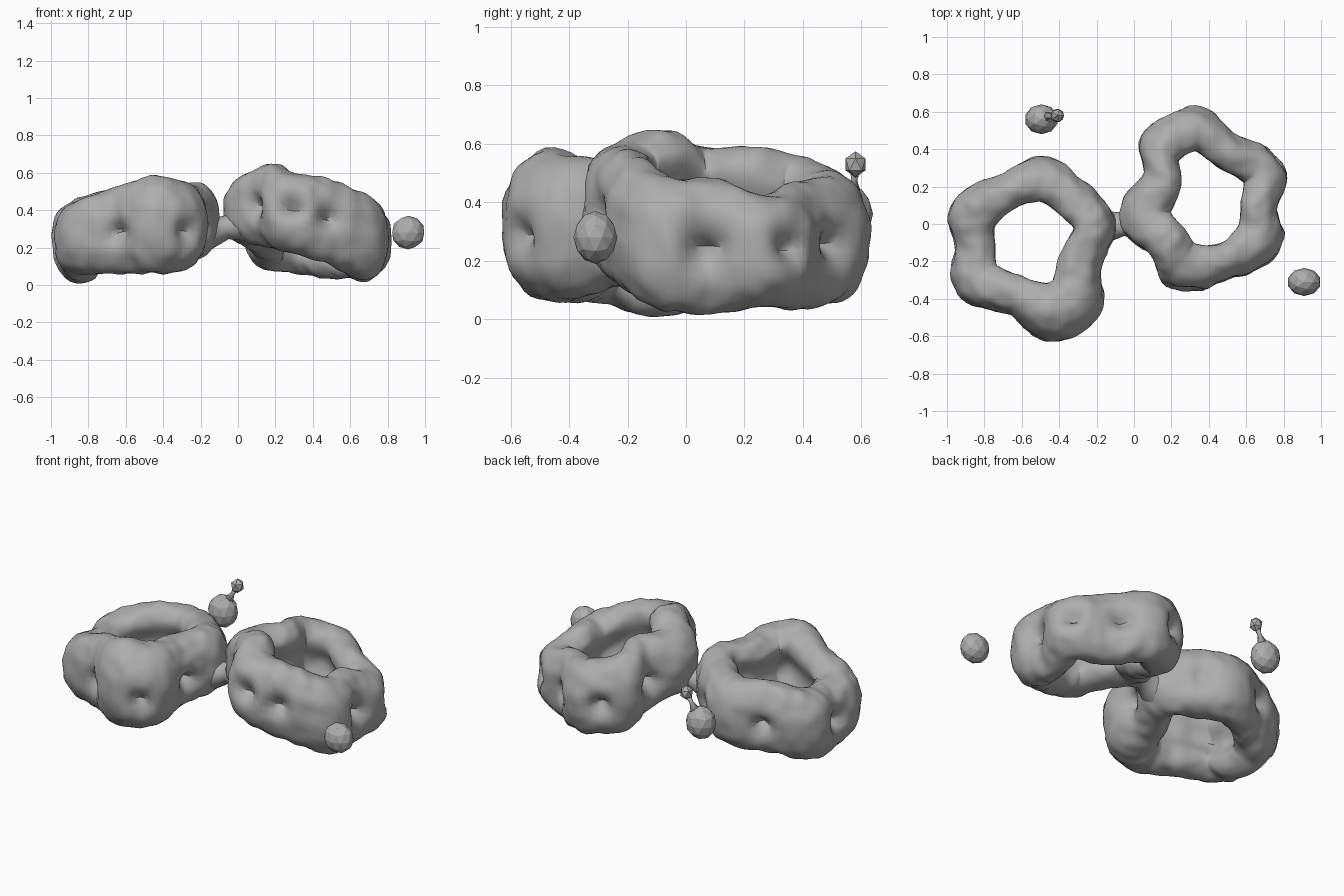
import bpy
import bmesh
import math
from mathutils import Vector, noise

cube = bpy.data.objects.get("Cube")
if cube:
    bpy.data.objects.remove(cube, do_unlink=True)

grey = bpy.data.materials.new("neutral grey")
grey.use_nodes = True
colour = (0.42, 0.42, 0.42, 1)
grey.diffuse_color = colour
for node in grey.node_tree.nodes:
    if node.type == "BSDF_PRINCIPLED":
        node.inputs["Base Color"].default_value = colour


def finish(name, bm, smooth=True):
    """Turn a bmesh into a named grey object."""
    bmesh.ops.recalc_face_normals(bm, faces=bm.faces)
    for face in bm.faces:
        face.smooth = smooth
    mesh = bpy.data.meshes.new(name)
    bm.to_mesh(mesh)
    bm.free()
    mesh.materials.append(grey)
    obj = bpy.data.objects.new(name, mesh)
    bpy.context.collection.objects.link(obj)
    return obj


def spline(a, b, c, d, t):
    """Catmull-Rom interpolation of two neighbouring sections."""
    return [q + 0.5 * t * (r - p + t * (2*p - 5*q + 4*r - s + t * (3*(q - r) + s - p)))
            for p, q, r, s in zip(a, b, c, d)]


def skin(bm, loops, closed):
    """Join successive vertex loops with quads."""
    count, sides = len(loops), len(loops[0])
    for i in range(count if closed else count - 1):
        here, there = loops[i], loops[(i + 1) % count]
        for j in range(sides):
            k = (j + 1) % sides
            bm.faces.new((here[j], here[k], there[k], there[j]))


def puffy_ring(name, sections, pits, steps=11, sides=44):
    """Sweep a tall kidney section (x, y, half width, bottom, top), hollow on
    its inner face, round a closed path and sink pits into the outer face."""
    n = len(sections)
    path = []
    for i in range(n):
        around = [sections[(i + k) % n] for k in (-1, 0, 1, 2)]
        path += [spline(*around, s / steps) for s in range(steps)]
    middle = sum((Vector(s[:2]) for s in sections), Vector((0, 0))) / n
    bm = bmesh.new()
    loops = []
    for i, (x, y, half, low, high) in enumerate(path):
        before, after = path[i - 1], path[(i + 1) % len(path)]
        normal = Vector((after[1] - before[1], before[0] - after[0])).normalized()
        radial = (Vector((x, y)) - middle).normalized()
        if normal.dot(radial) < 0:
            normal.negate()
        out = (normal + radial).normalized().to_3d()
        core = Vector((x, y, (low + high) / 2))
        loop = []
        for j in range(sides):
            a = math.tau * j / sides
            c, s = math.cos(a), math.sin(a)
            wide = math.copysign(abs(c) ** 0.9, c) * half
            if c < 0:
                wide *= 1 - 0.6 * math.exp(-(s / 0.45) ** 2)
            tall = math.copysign(abs(s) ** 0.92, s) * (high - low) / 2
            co = core + out * wide + Vector((0, 0, tall))
            sink = 0.012 * noise.noise(co * 14)
            for pit in pits:
                gap = (co - Vector(pit)).length
                sink += 0.1 * math.exp(-(gap / 0.06) ** 2)
            inward = core - co
            sink = min(sink, 0.8 * inward.length)
            loop.append(bm.verts.new(co + inward.normalized() * sink))
        loops.append(loop)
    skin(bm, loops, True)
    obj = finish(name, bm)
    bpy.ops.object.select_all(action="DESELECT")
    obj.select_set(True)
    bpy.context.view_layer.objects.active = obj
    bpy.ops.object.shade_smooth_by_angle(angle=math.radians(35))


def neck(name, stations, axis, sides=14):
    """Waisted tube through (centre, radius) stations."""
    turn = Vector((0, 0, 1)).rotation_difference(Vector(axis))
    bm = bmesh.new()
    loops = []
    for centre, radius in stations:
        loops.append([bm.verts.new(Vector(centre) + turn @ Vector((
            radius * math.cos(math.tau * j / sides),
            radius * math.sin(math.tau * j / sides), 0))) for j in range(sides)])
    skin(bm, loops, False)
    bm.faces.new(loops[0])
    bm.faces.new(loops[-1])
    finish(name, bm)


def droplet(name, centre, radii, detail):
    """Small faceted ellipsoid."""
    bm = bmesh.new()
    bmesh.ops.create_icosphere(bm, subdivisions=detail, radius=1)
    for v in bm.verts:
        v.co = Vector(centre) + Vector([a * b for a, b in zip(v.co, radii)])
    finish(name, bm, False)


# Right-hand ring, lower on its outer side
puffy_ring("right_ring", [
    (-.48, .22, .14, .1, .51), (-.3, .09, .13, .12, .53),
    (-.23, -.02, .13, .14, .55), (-.3, -.2, .14, .12, .54),
    (-.33, -.39, .18, .07, .56), (-.46, -.45, .18, .06, .58),
    (-.63, -.37, .13, .06, .53), (-.82, -.29, .15, .06, .46),
    (-.84, -.12, .13, .01, .43), (-.84, .04, .15, .04, .46),
    (-.68, .16, .12, .08, .51)],
    [(-.63, -.5, .28), (-.29, -.55, .28), (-.96, -.1, .24), (-.7, .26, .27),
     (-.32, .22, .3), (-.17, -.24, .3)])

# Left-hand ring, raised towards the front
puffy_ring("left_ring", [
    (.33, .49, .14, .06, .5), (.51, .37, .12, .03, .47),
    (.68, .27, .14, .05, .42), (.66, .1, .12, .02, .48),
    (.65, -.07, .15, .03, .49), (.48, -.19, .12, .11, .57),
    (.28, -.21, .16, .17, .6), (.18, -.08, .14, .2, .65),
    (.08, .05, .16, .21, .59), (.16, .23, .13, .13, .59),
    (.16, .4, .14, .08, .55)],
    [(.78, .06, .25), (.76, .35, .25), (.5, .5, .25), (.48, -.29, .36),
     (.11, -.18, .42), (.02, .3, .35), (.19, .58, .28), (.28, -.35, .42)])

# Waisted bridge between the rings
neck("bridge", [((-.24, -.02, .28), .13), ((-.16, -.02, .28), .1),
                ((-.1, -.01, .29), .075), ((-.05, 0, .31), .065),
                ((0, 0, .33), .09), ((.06, .02, .35), .13)], (1, 0, 0))

# Loose droplets at the back and at the side
droplet("back_droplet", (-.495, .56, .36), (.09, .08, .1), 2)
droplet("back_bead", (-.41, .58, .53), (.04, .04, .045), 1)
neck("bead_stalk", [((-.47, .57, .42), .035), ((-.44, .575, .475), .012),
                    ((-.415, .58, .52), .02)], (.4, 0, 1), 6)
droplet("side_droplet", (.91, -.31, .28), (.09, .075, .09), 2)
